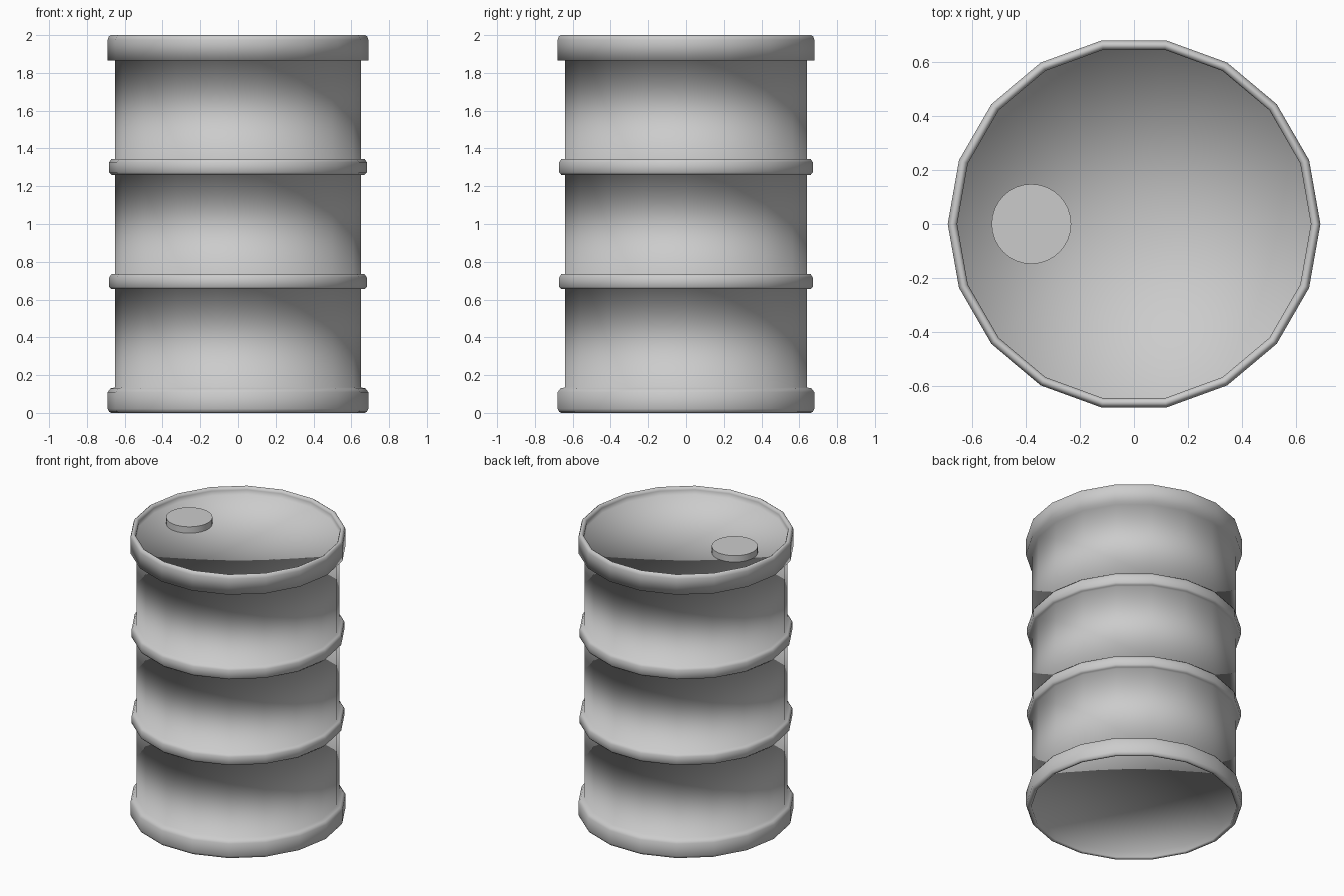
import bpy, bmesh
from math import cos, sin, radians, tau

if "Cube" in bpy.data.objects:
    bpy.data.objects.remove(bpy.data.objects["Cube"])


def smooth(obj, angle):
    bpy.ops.object.select_all(action='DESELECT')
    obj.select_set(True)
    bpy.context.view_layer.objects.active = obj
    bpy.ops.object.shade_smooth_by_angle(angle=radians(angle))


def lathe(name, profile, sides, centre=(0, 0), angle=180):
    """Revolve (radius, z) points around z and cap both ends with fans."""
    bm = bmesh.new()
    rings = [[bm.verts.new((r * cos(tau * i / sides), r * sin(tau * i / sides), z))
              for i in range(sides)] for r, z in profile]
    for a, b in zip(rings, rings[1:]):
        for i in range(sides):
            j = (i + 1) % sides
            bm.faces.new((a[i], a[j], b[j], b[i]))
    for ring, z, step in ((rings[0], profile[0][1], -1), (rings[-1], profile[-1][1], 1)):
        hub = bm.verts.new((0, 0, z))
        for i in range(sides):
            bm.faces.new((hub, ring[i], ring[(i + 1) % sides])[::step])
    mesh = bpy.data.meshes.new(name)
    bm.to_mesh(mesh)
    bm.free()
    obj = bpy.data.objects.new(name, mesh)
    obj.location = (*centre, 0)
    bpy.context.collection.objects.link(obj)
    smooth(obj, angle)
    return obj


def rib(z0, z1):
    """Rolled hoop standing proud of the wall."""
    return [(WALL, z0), (0.67, z0), (0.682, z0 + 0.013),
            (0.682, z1 - 0.018), (0.67, z1), (WALL, z1)]


WALL = 0.65

# Drum shell: recessed base, bottom rim, two hoops, top rim and recessed lid
bottom_rim = [(0.655, 0.05), (0.655, 0.008), (0.67, 0), (0.682, 0.006), (0.69, 0.022),
              (0.69, 0.11), (0.675, 0.13), (WALL, 0.135)]
top_rim = [(WALL, 1.865), (0.69, 1.865), (0.69, 1.975), (0.684, 1.993),
           (0.673, 2.0), (0.66, 1.993), (0.655, 1.98), (0.655, 1.945)]
lathe("drum_shell", bottom_rim + rib(0.655, 0.735) + rib(1.26, 1.345) + top_rim, 18)

# Filler cap on the lid
lathe("filler_cap", [(0.148, 1.93), (0.148, 1.99)], 32, (-0.38, 0), 40)
